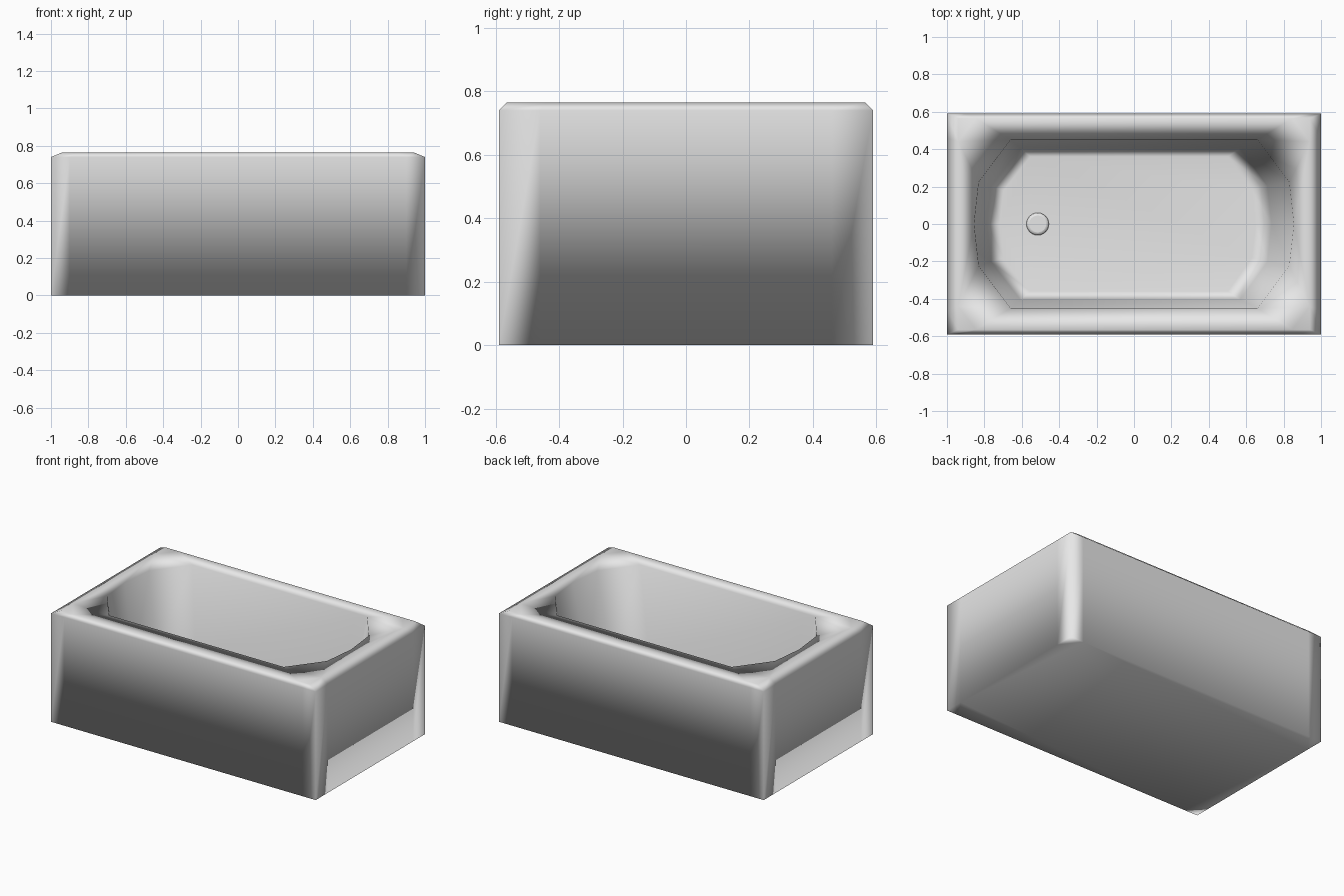
import bpy
import bmesh

cube = bpy.data.objects.get("Cube")
if cube:
    bpy.data.objects.remove(cube, do_unlink=True)

WIDTH, DEPTH, HEIGHT = 1.0, 0.59, 0.765   # half width, half depth, full height
FLOOR_Z = 0.15

enamel = bpy.data.materials.new("white_enamel")
enamel.use_nodes = True
enamel.diffuse_color = (0.8, 0.8, 0.8, 1)
enamel.node_tree.nodes["Principled BSDF"].inputs["Base Color"].default_value = (0.8, 0.8, 0.8, 1)


def outer_ring(bm, hx, hy, z):
    """Rectangle with a support point on both sides of every corner."""
    ring = []
    for sx, sy in ((1, 1), (-1, 1), (-1, -1), (1, -1)):
        pts = [(hx, hy * 0.78), (hx, hy), (hx * 0.9, hy)]
        if sx * sy < 0:
            pts.reverse()
        ring += [bm.verts.new((sx * x, sy * y, z)) for x, y in pts]
    return ring


def basin_ring(bm, z, left, right, side):
    """Ten-sided basin outline, pulled in at each end and along the sides."""
    quarter = [(0.855, 0), (0.83, 0.225), (0.66, 0.45)]
    half = quarter + [(-x, y) for x, y in reversed(quarter)]
    outline = half + [(x, -y) for x, y in reversed(half[1:-1])]
    ring = []
    for x, y in outline:
        pull = right if x > 0 else left
        ring.append(bm.verts.new((x * (1 - pull), y * (1 - side), z)))
    return ring


def bridge(bm, a, b):
    for i in range(len(a)):
        j = (i + 1) % len(a)
        bm.faces.new((a[i], a[j], b[j], b[i]))


def loop_edges(bm, ring):
    return [bm.edges.get((v, ring[(i + 1) % len(ring)])) for i, v in enumerate(ring)]


# Tub shell: apron, chamfered top edge, rim and tapered basin
bm = bmesh.new()
base = outer_ring(bm, WIDTH, DEPTH, 0)
shoulder = outer_ring(bm, WIDTH, DEPTH, HEIGHT - 0.025)
top = outer_ring(bm, WIDTH - 0.06, DEPTH - 0.025, HEIGHT)
bridge(bm, base, shoulder)
bridge(bm, shoulder, top)

# Underside with separate corner pieces
bm.faces.new([v for i, v in enumerate(base) if i % 3 != 1])
for i in range(0, len(base), 3):
    bm.faces.new(base[i:i + 3])

# Basin walls and floor
rim = basin_ring(bm, HEIGHT, 0, 0, 0)
lower = basin_ring(bm, FLOOR_Z + 0.07, 0.08, 0.14, 0.1)
floor = basin_ring(bm, FLOOR_Z, 0.16, 0.24, 0.2)
bridge(bm, rim, lower)
bridge(bm, lower, floor)
bm.faces.new(floor)

# Flat rim between the top edge and the basin
bmesh.ops.triangle_fill(bm, use_beauty=True,
                        edges=loop_edges(bm, top) + loop_edges(bm, rim))
bmesh.ops.recalc_face_normals(bm, faces=bm.faces)
for face in bm.faces:
    face.smooth = True

mesh = bpy.data.meshes.new("bathtub")
bm.to_mesh(mesh)
bm.free()
mesh.materials.append(enamel)
tub = bpy.data.objects.new("bathtub", mesh)
bpy.context.collection.objects.link(tub)
weighted = tub.modifiers.new("soft_shading", 'WEIGHTED_NORMAL')
weighted.mode = 'FACE_AREA'

# Drain plug
bpy.ops.mesh.primitive_cylinder_add(vertices=24, radius=0.06, depth=0.04,
                                    location=(-0.515, 0, FLOOR_Z + 0.005))
plug = bpy.context.object
plug.name = "drain_plug"
plug.data.materials.append(enamel)
bevel = plug.modifiers.new("rounded_edge", 'BEVEL')
bevel.width = 0.015
bevel.segments = 3
bpy.ops.object.shade_smooth_by_angle()
